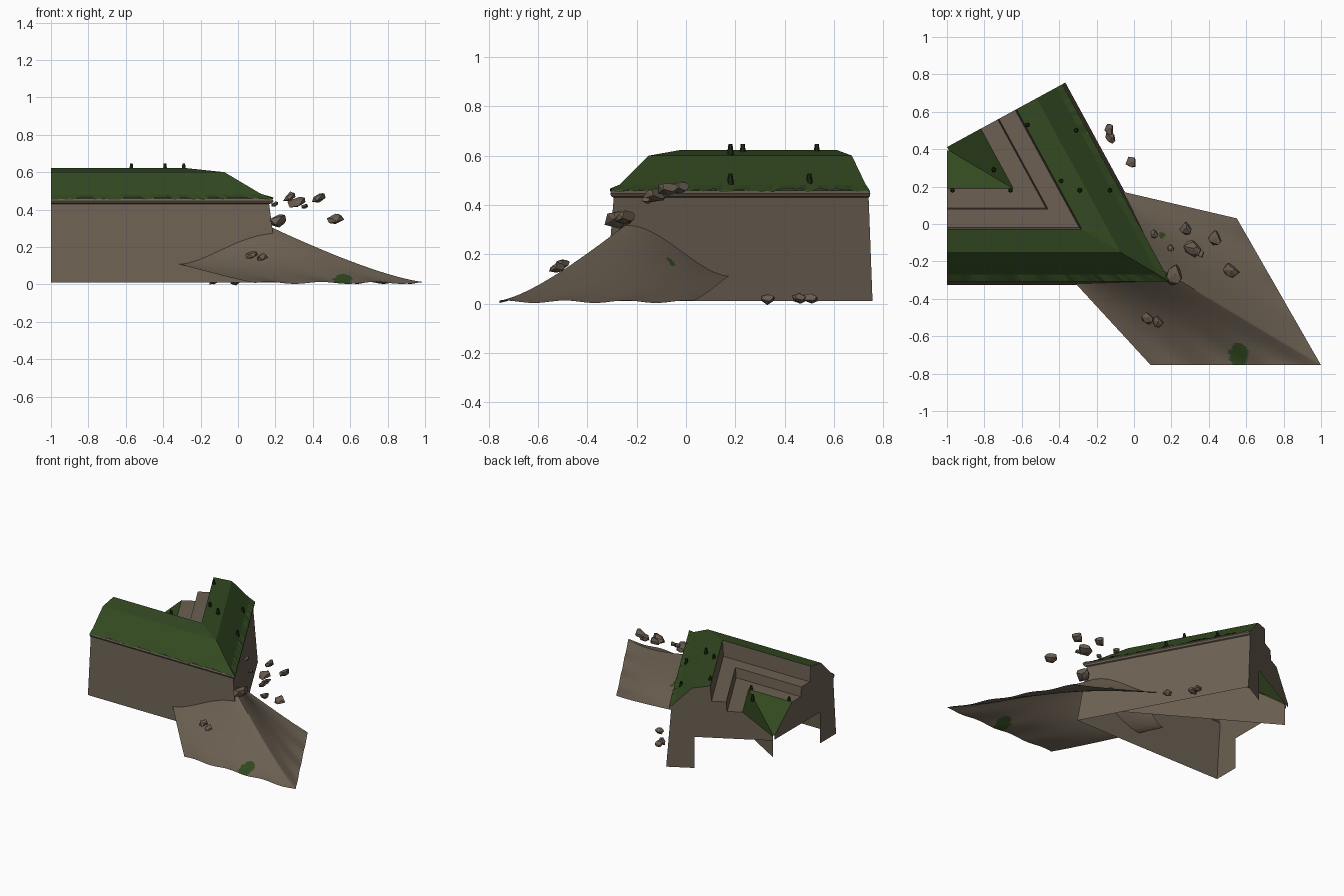
import bpy, bmesh, math, random
from mathutils import Vector

random.seed(4)
old = bpy.data.objects.get("Cube")
if old:
    bpy.data.objects.remove(old)


def material(name, rgb):
    m = bpy.data.materials.new(name)
    m.use_nodes = True
    m.diffuse_color = (*rgb, 1)
    bsdf = m.node_tree.nodes["Principled BSDF"]
    bsdf.inputs["Base Color"].default_value = (*rgb, 1)
    bsdf.inputs["Roughness"].default_value = 0.9
    return m


EARTH = material("brown earth", (0.150, 0.118, 0.085))
GRASS = material("green grass", (0.033, 0.067, 0.015))
ROCK = material("brown rock", (0.140, 0.108, 0.080))
TUFT = material("dark tuft", (0.012, 0.022, 0.008))


def finish(name, bm, *mats, smooth=None):
    mesh = bpy.data.meshes.new(name)
    bm.to_mesh(mesh)
    bm.free()
    obj = bpy.data.objects.new(name, mesh)
    bpy.context.collection.objects.link(obj)
    for m in mats:
        mesh.materials.append(m)
    if smooth:
        bpy.ops.object.select_all(action="DESELECT")
        bpy.context.view_layer.objects.active = obj
        obj.select_set(True)
        bpy.ops.object.shade_smooth_by_angle(angle=math.radians(smooth))
    return obj


# Two wall arms meeting at a mitred salient corner
APEX = Vector((0.222, -0.326, 0))
END = Vector((-0.367, 0.756, 0))
ALONG = (END - APEX).normalized()
INWARD = Vector((-ALONG.y, ALONG.x, 0))
MITRE = Vector(((1 - INWARD.y) / INWARD.x, 1, 0))


def stations(u, z):
    """Points at inward offset u: front arm end, corner, rear arm end."""
    up = Vector((0, 0, z))
    return (Vector((-1, APEX.y + u, z)), APEX + MITRE * u + up, END + INWARD * u + up)


# Open rampart shell: (inward offset, height, is the surface after it grass)
PROFILE = [
    (0, .01, 0), (.033, .43, 0), (.024, .434, 0), (.019, .446, 0), (.024, .458, 0),
    (.035, .46, 1), (.175, .60, 1), (.298, .622, 0), (.306, .51, 0), (.405, .51, 0),
    (.412, .44, 0), (.515, .44, 1), (.72, .27, 0)]
CAP_FOOT = [(.72, .24), (.19, .24), (.19, .01)]
bm = bmesh.new()
rings = [[bm.verts.new(p) for p in stations(u, z)] for u, z, g in PROFILE]
for (u, z, grass), a, b in zip(PROFILE, rings, rings[1:]):
    for k in (0, 1):
        bm.faces.new((a[k], a[k + 1], b[k + 1], b[k])).material_index = grass
for k in (0, 2):
    foot = [bm.verts.new(stations(u, z)[k]) for u, z in CAP_FOOT]
    bm.faces.new([r[k] for r in rings] + foot)
bmesh.ops.recalc_face_normals(bm, faces=bm.faces)
finish("rampart", bm, EARTH, GRASS)

# Inner partition under the corner mitre
bm = bmesh.new()
outline = [(u, z) for u, z, g in PROFILE[5:]] + [(.72, .11), (.035, .11)]
bm.faces.new([bm.verts.new(stations(u, z - .004)[1]) for u, z in outline])
finish("corner_partition", bm, EARTH)

# Ragged turf lip hanging over the cordon
bm = bmesh.new()
for k in (0, 1):
    top, low = stations(.055, .482), stations(.018, 0)
    n = 45
    pairs = []
    for i in range(n + 1):
        t = i / n
        drop = Vector((0, 0, random.uniform(.452, .467)))
        pairs.append((bm.verts.new(top[k].lerp(top[k + 1], t)),
                      bm.verts.new(low[k].lerp(low[k + 1], t) + drop)))
    for (a, b), (c, d) in zip(pairs, pairs[1:]):
        bm.faces.new((a, b, d, c))
finish("turf_lip", bm, GRASS)


# Collapsed earth fan, running on a little way inside the walls
def along(points, s):
    """Point at s in 0..1 on a three point path."""
    a, b, c = (Vector(p) for p in points)
    return a.lerp(b, s * 2) if s < .5 else b.lerp(c, s * 2 - 1)


INNER = ((-.32, -.31), (.19, -.27), (-.05, .17))
OUTER = ((.09, -.755), (1, -.755), (.55, .03))
ACROSS, DOWN, INSIDE = 128, 70, .25
bm = bmesh.new()
grid = []
for i in range(ACROSS + 1):
    s = i / ACROSS
    bell = math.sin(math.pi * s) ** 1.6
    start, stop = along(INNER, s), along(OUTER, s)
    row = []
    for j in range(DOWN + 1):
        t = (1 + INSIDE) * j / DOWN - INSIDE
        p = start + (stop - start) * t
        z = (.11 + .19 * bell) * (1 - t) ** (1 + .25 * bell)
        z += max(t, 0) ** 4 * (.008 + .005 * math.sin(s * 40))
        row.append(bm.verts.new((p.x, p.y, z)))
    grid.append(row)
for a, b in zip(grid, grid[1:]):
    for j in range(DOWN):
        f = bm.faces.new((a[j], a[j + 1], b[j + 1], b[j]))
        c = f.calc_center_median()
        big = math.hypot((c.x - .56) / .052, (c.y + .70) / .062) < 1
        small = math.hypot(c.x - .15, c.y + .06) < .016
        f.material_index = int(big or small)
finish("earth_fan", bm, EARTH, GRASS, smooth=60)

# Broken rocks: x, y, z, size
ROCKS = [
    (-.13, .51, .02, .036), (-.12, .46, .02, .036), (-.01, .33, .02, .036),
    (.11, -.05, .47, .027), (.20, -.13, .43, .022), (.28, -.02, .47, .038),
    (.32, -.13, .44, .055), (.36, -.16, .42, .022), (.435, -.07, .465, .045),
    (.52, -.25, .35, .05), (.22, -.27, .345, .062), (.075, -.50, .16, .038),
    (.13, -.52, .145, .033)]
for n, (x, y, z, size) in enumerate(ROCKS):
    bm = bmesh.new()
    bmesh.ops.create_icosphere(bm, subdivisions=1, radius=size)
    for v in bm.verts:
        v.co *= random.uniform(.72, 1.2)
        v.co.z = v.co.z * .6 + v.co.x * .3
    # Chip one flat side
    bmesh.ops.bisect_plane(bm, geom=bm.verts[:] + bm.edges[:] + bm.faces[:],
                           plane_co=(size * .5, 0, 0), plane_no=(1, .4, .3),
                           clear_outer=True)
    bmesh.ops.holes_fill(bm, edges=bm.edges)
    bmesh.ops.recalc_face_normals(bm, faces=bm.faces)
    rock = finish(f"rock_{n + 1}", bm, ROCK)
    rock.location = (x, y, z)
    rock.rotation_euler.z = random.uniform(-.7, .7)

# Dark grass tufts on the parapet and step edge
TUFTS = [
    (-.57, .53, .62), (-.39, .23, .62), (-.29, .18, .62), (-.31, .50, .50),
    (-.13, .18, .50), (-.75, .29, .44), (-.97, .18, .44), (-.66, .18, .44)]
for n, (x, y, z) in enumerate(TUFTS):
    bm = bmesh.new()
    bmesh.ops.create_cone(bm, cap_ends=True, segments=6, radius1=.014,
                          radius2=.008, depth=.045)
    tuft = finish(f"tuft_{n + 1}", bm, TUFT)
    tuft.location = (x, y, z + .005)
